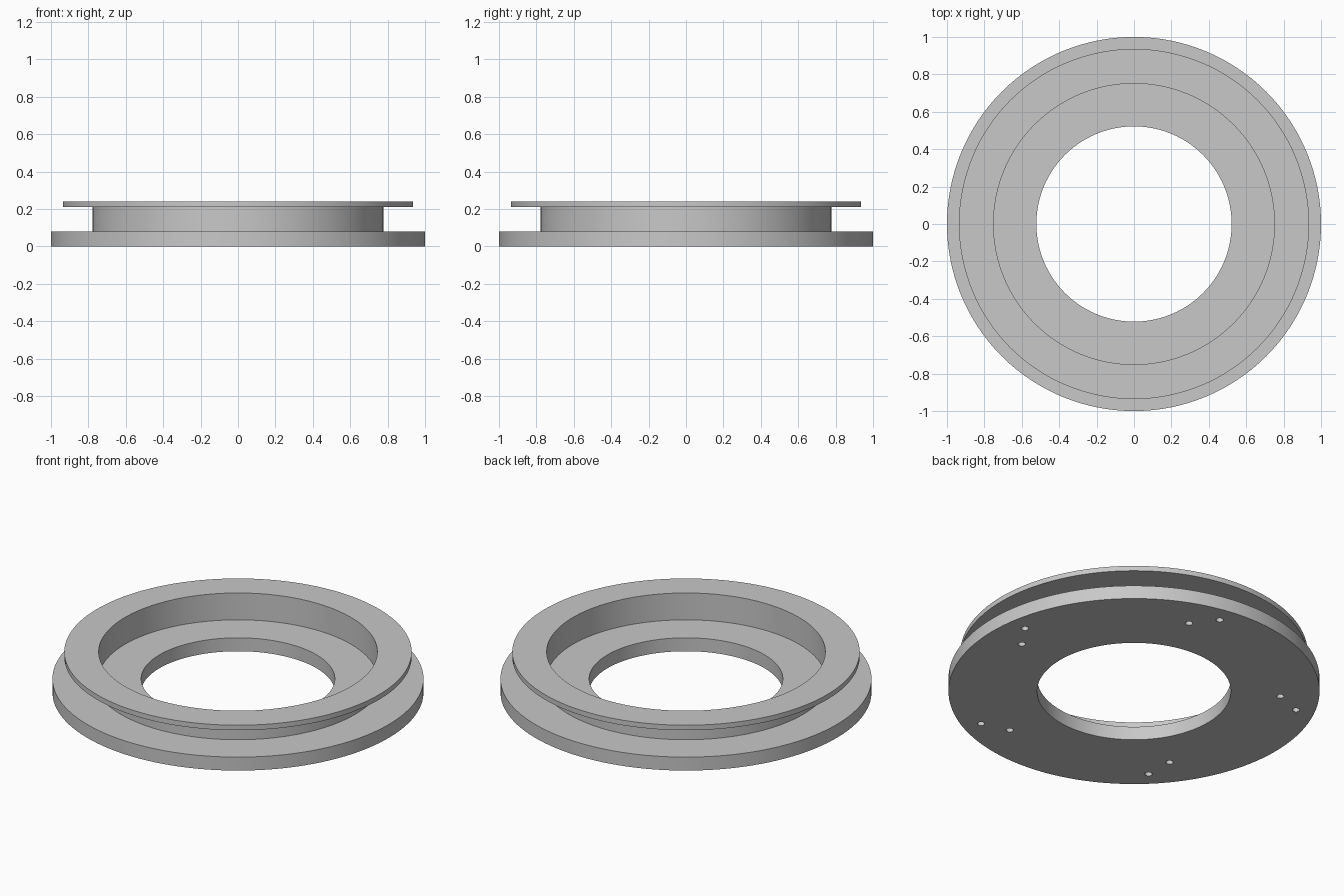
import bpy, bmesh
from math import radians, cos, sin, tau
from mathutils import Matrix, Vector

cube = bpy.data.objects.get("Cube")
if cube:
    bpy.data.objects.remove(cube, do_unlink=True)

# Single plain grey finish
grey = bpy.data.materials.new("plain_grey")
grey.use_nodes = True
colour = (0.58, 0.58, 0.58, 1)
grey.diffuse_color = colour
grey.node_tree.nodes["Principled BSDF"].inputs["Base Color"].default_value = colour


def make_object(name, bm):
    mesh = bpy.data.meshes.new(name)
    bmesh.ops.recalc_face_normals(bm, faces=bm.faces)
    bm.to_mesh(mesh)
    bm.free()
    mesh.materials.append(grey)
    obj = bpy.data.objects.new(name, mesh)
    bpy.context.collection.objects.link(obj)
    return obj


def lathe(name, profile, steps=128):
    """Revolve a closed (radius, height) outline around z."""
    bm = bmesh.new()
    verts = [bm.verts.new((r, 0, z)) for r, z in profile]
    edges = [bm.edges.new((v, verts[i - 1])) for i, v in enumerate(verts)]
    bmesh.ops.spin(bm, geom=verts + edges, axis=(0, 0, 1), cent=(0, 0, 0),
                   angle=tau, steps=steps, use_duplicate=False)
    bmesh.ops.remove_doubles(bm, verts=bm.verts, dist=0.0001)
    return make_object(name, bm)


# Base flange, neck and thin upper flange, with a stepped bore
BORE, RECESS, NECK, LIP, RIM = 0.522, 0.751, 0.778, 0.936, 1.0
BASE_TOP, LIP_BOTTOM, TOP = 0.08, 0.21, 0.24
ring = lathe("flanged_ring", [
    (BORE, 0), (RIM, 0), (RIM, BASE_TOP), (NECK, BASE_TOP),
    (NECK, LIP_BOTTOM), (LIP, LIP_BOTTOM), (LIP, TOP),
    (RECESS, TOP), (RECESS, BASE_TOP), (BORE, BASE_TOP)])

# Five pairs of blind holes in the underside
HOLE_RADIUS, HOLE_DEPTH = 0.02, 0.05
bm = bmesh.new()
for k in range(5):
    for radius, offset in ((0.79, 0), (0.896, 9)):
        a = radians(72 * k + offset)
        place = Vector((radius * cos(a), radius * sin(a), 0))
        bmesh.ops.create_cone(bm, cap_ends=True, segments=24,
                              radius1=HOLE_RADIUS, radius2=HOLE_RADIUS,
                              depth=2 * HOLE_DEPTH,
                              matrix=Matrix.Translation(place))
cutter = make_object("hole_cutter", bm)

cut = ring.modifiers.new("underside_holes", "BOOLEAN")
cut.operation = "DIFFERENCE"
cut.solver = "EXACT"
cut.object = cutter

bpy.ops.object.select_all(action="DESELECT")
ring.select_set(True)
bpy.context.view_layer.objects.active = ring
bpy.ops.object.modifier_apply(modifier=cut.name)
bpy.data.objects.remove(cutter, do_unlink=True)
bpy.ops.object.shade_smooth_by_angle(angle=radians(30))
